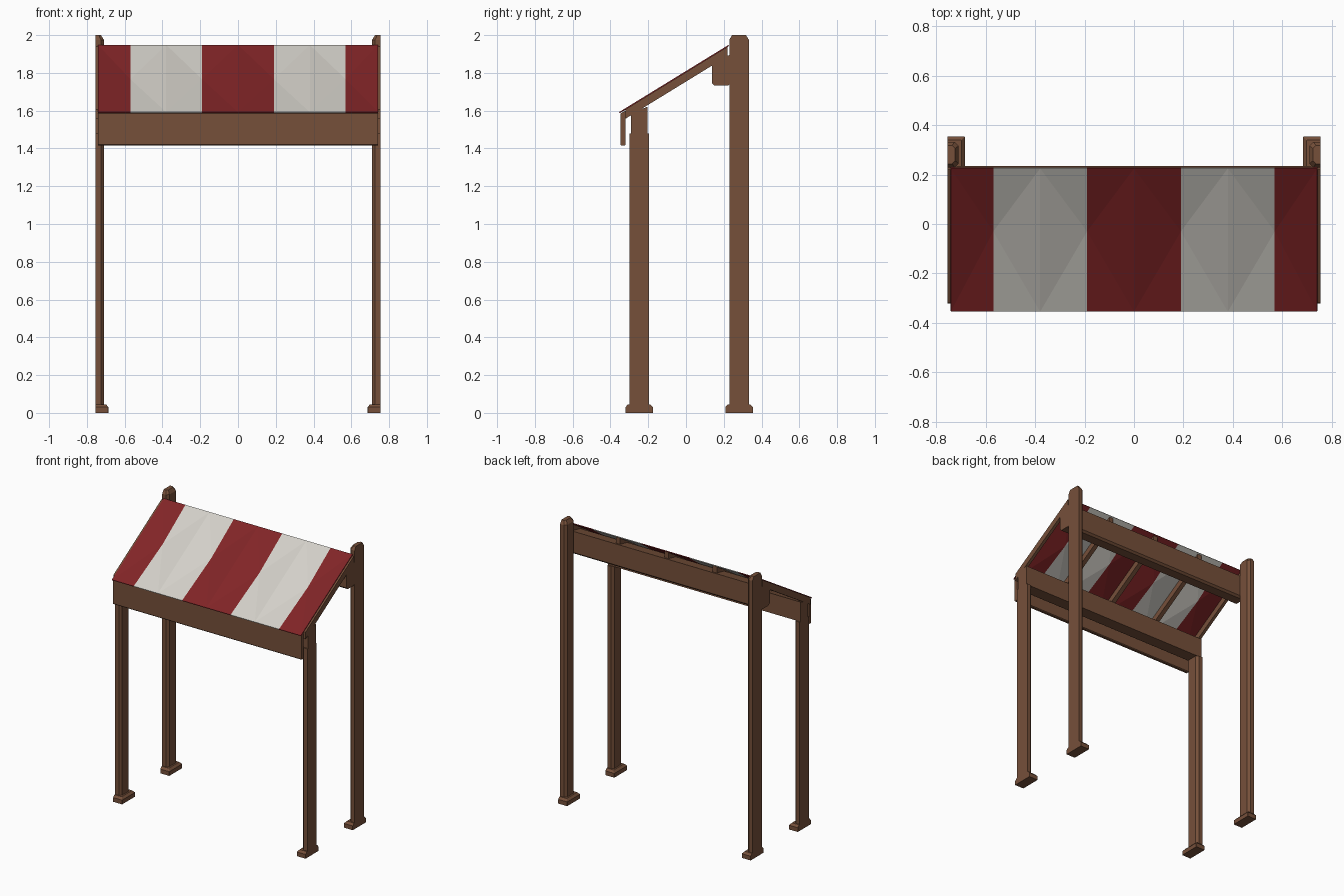
import bpy, bmesh

cube = bpy.data.objects.get("Cube")
if cube:
    bpy.data.objects.remove(cube, do_unlink=True)


def material(name, rgb):
    m = bpy.data.materials.new(name)
    m.use_nodes = True
    m.diffuse_color = (*rgb, 1)
    bsdf = m.node_tree.nodes["Principled BSDF"]
    bsdf.inputs["Base Color"].default_value = (*rgb, 1)
    bsdf.inputs["Roughness"].default_value = 0.8
    return m


wood = material("brown wood", (0.18, 0.08, 0.042))
red = material("red cloth", (0.22, 0.018, 0.02))
white = material("off white cloth", (0.65, 0.63, 0.58))


def finish(name, bm, mats, mirror=False):
    bmesh.ops.recalc_face_normals(bm, faces=bm.faces)
    me = bpy.data.meshes.new(name)
    bm.to_mesh(me)
    bm.free()
    for m in mats:
        me.materials.append(m)
    ob = bpy.data.objects.new(name, me)
    bpy.context.scene.collection.objects.link(ob)
    if mirror:
        ob.modifiers.new("Mirror", 'MIRROR').use_mirror_merge = False
    return ob


def loft(name, rings, mirror=False):
    """Solid skinned through closed rings with equal point counts."""
    bm = bmesh.new()
    rows = [[bm.verts.new(p) for p in ring] for ring in rings]
    n = len(rows[0])
    for a, b in zip(rows, rows[1:]):
        for i in range(n):
            j = (i + 1) % n
            bm.faces.new((a[i], a[j], b[j], b[i]))
    bm.faces.new(rows[0])
    bm.faces.new(rows[-1])
    return finish(name, bm, [wood], mirror)


def prism(name, profile, x0, x1, mirror=False):
    """Side profile in (y, z) pulled along x."""
    return loft(name, [[(x, y, z) for y, z in profile] for x in (x0, x1)], mirror)


OUTER = 0.755          # flush outer face of the frame


def ring(x_in, y0, y1, z, c):
    """Rectangle with its two inner corners chamfered."""
    return [(OUTER, y0, z), (x_in + c, y0, z), (x_in, y0 + c, z),
            (x_in, y1 - c, z), (x_in + c, y1, z), (OUTER, y1, z)]


# Posts and their chamfered feet
for label, y, top in (("front", -0.248, 1.48), ("back", 0.281, 2.0)):
    rings = [ring(0.71, y - 0.052, y + 0.052, z, 0.016) for z in (0.02, top - 0.025)]
    rings.append(ring(0.725, y - 0.037, y + 0.037, top, 0.012) if label == "back"
                 else ring(0.71, y - 0.052, y + 0.052, top, 0.016))
    loft(label + "_posts", rings, True)
    loft(label + "_feet", [ring(0.685 + i, y - 0.073 + i, y + 0.073 - i, z, 0.002)
                           for z, i in ((0, 0), (0.03, 0), (0.045, 0.014))], True)

# Roof slope
F_Y, F_Z, B_Y, B_Z = -0.355, 1.592, 0.225, 1.948


def slope(y, drop=0.0):
    return F_Z + (y - F_Y) * (B_Z - F_Z) / (B_Y - F_Y) - drop


# Beams along the width
prism("front_beam", [(-0.292, 1.48), (-0.205, 1.48), (-0.205, 1.62), (-0.292, 1.59)],
      -OUTER, OUTER)
prism("back_beam", [(0.138, 1.745), (0.152, 1.732), (0.221, 1.732), (0.235, 1.745),
                    (0.235, 1.895), (0.138, 1.875)], -OUTER, OUTER)
prism("front_valance_board", [(-0.346, 1.42), (-0.341, 1.415), (-0.326, 1.415),
                              (-0.32, 1.42), (-0.32, 1.6), (-0.346, 1.586)], -0.74, 0.74)

# Rafters under the cloth
rafter = [(-0.32, slope(-0.32, 0.056)), (0.22, slope(0.22, 0.056)),
          (0.22, slope(0.22, 0.006)), (-0.32, slope(-0.32, 0.006))]
prism("side_rafters", rafter, 0.733, OUTER, True)
for i, x in enumerate((-0.38, 0, 0.38)):
    prism("inner_rafter_%d" % (i + 1), rafter, x - 0.016, x + 0.016)

# Striped cloth, sagging between neighbouring rafters
bm = bmesh.new()
STEP, EDGE, MID, SAG = 0.19, 0.742, -0.03, 0.025


def vert(k, y, drop=0.0):
    x = max(-EDGE, min(EDGE, k * STEP))
    return bm.verts.new((x, y, slope(y, drop)))


front = {k: vert(k, F_Y) for k in range(-4, 5)}
back = {k: vert(k, B_Y) for k in range(-4, 5)}
sag = {k: vert(k, MID, SAG) for k in range(-3, 4, 2)}
for k, low in sag.items():
    for e in (k - 1, k + 1):
        stripe = 1 if abs(e) == 2 else 0
        for tri in ((front[e], low, back[e]), (front[e], front[k], low),
                    (back[e], low, back[k])):
            bm.faces.new(tri).material_index = stripe
cloth = finish("striped_cloth", bm, [red, white])
if cloth.data.polygons[0].normal.z < 0:
    cloth.data.flip_normals()
solid = cloth.modifiers.new("Thickness", 'SOLIDIFY')
solid.thickness = 0.006
solid.offset = -1
